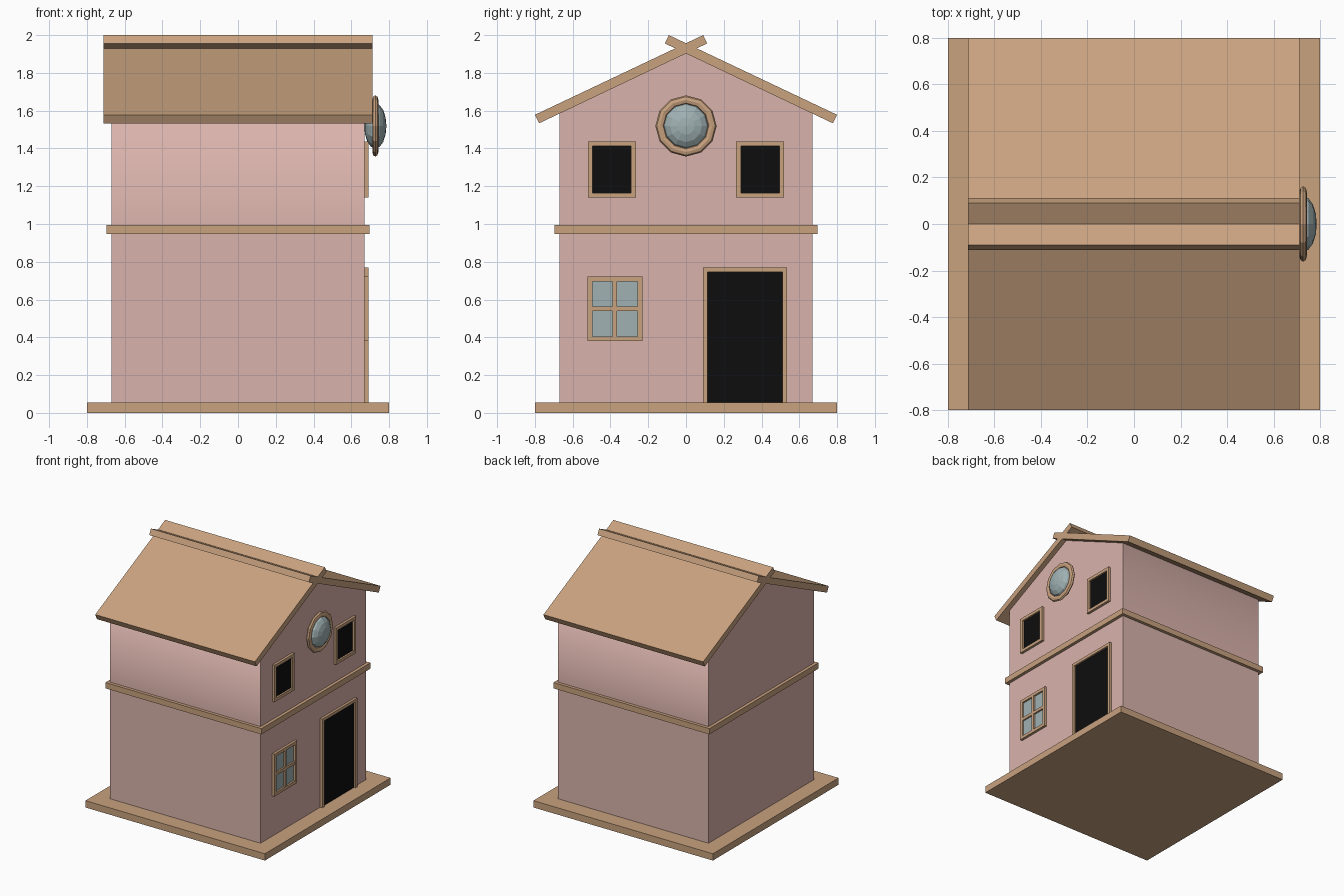
import bpy, bmesh, math
from mathutils import Matrix

if "Cube" in bpy.data.objects:
    bpy.data.objects.remove(bpy.data.objects["Cube"])


def material(name, rgb):
    m = bpy.data.materials.new(name)
    m.diffuse_color = (*rgb, 1)
    m.use_nodes = True
    m.node_tree.nodes["Principled BSDF"].inputs["Base Color"].default_value = m.diffuse_color
    return m


WOOD = material("wood", (0.58, 0.36, 0.21))
PINK = material("pink_plaster", (0.70, 0.45, 0.41))
GLASS = material("glass", (0.35, 0.44, 0.45))
BLACK = material("dark_opening", (0.004, 0.004, 0.004))


def finish(name, bm, mat):
    bmesh.ops.recalc_face_normals(bm, faces=bm.faces)
    me = bpy.data.meshes.new(name)
    bm.to_mesh(me)
    bm.free()
    me.materials.append(mat)
    ob = bpy.data.objects.new(name, me)
    bpy.context.collection.objects.link(ob)
    return ob


def prism(name, profile, x0, x1, mat):
    """Extrude a (y, z) profile along x."""
    bm = bmesh.new()
    face = bm.faces.new([bm.verts.new((x0, y, z)) for y, z in profile])
    ext = bmesh.ops.extrude_face_region(bm, geom=[face])
    verts = [v for v in ext["geom"] if isinstance(v, bmesh.types.BMVert)]
    bmesh.ops.translate(bm, verts=verts, vec=(x1 - x0, 0, 0))
    # extrude_face_region keeps the source face only when it is a boundary
    if not face.is_valid:
        bmesh.ops.holes_fill(bm, edges=bm.edges)
    return finish(name, bm, mat)


def rect(y0, y1, z0, z1):
    return [(y0, z0), (y1, z0), (y1, z1), (y0, z1)]


def box(name, y0, y1, z0, z1, x0, x1, mat):
    return prism(name, rect(y0, y1, z0, z1), x0, x1, mat)


def frame(name, y0, y1, z0, z1, t):
    """Rectangular frame of border width t on the wall face."""
    bm = bmesh.new()
    outer, inner = rect(y0, y1, z0, z1), rect(y0 + t, y1 - t, z0 + t, z1 - t)
    loops = [[bm.verts.new((x, y, z)) for y, z in p]
             for p, x in ((outer, WALL - 0.01), (outer, FRONT), (inner, FRONT), (inner, WALL - 0.01))]
    for i in range(4):
        a, b = loops[i], loops[(i + 1) % 4]
        for j in range(4):
            k = (j + 1) % 4
            bm.faces.new((a[j], a[k], b[k], b[j]))
    return finish(name, bm, WOOD)


WALL, FRONT, PANEL = 0.67, 0.69, 0.676

# Base, storeys and the band between them
box("base_plate", -0.8, 0.8, 0, 0.055, -0.8, 0.8, WOOD)
box("lower_walls", -WALL, WALL, 0.05, 0.97, -WALL, WALL, PINK)
box("floor_band", -0.695, 0.695, 0.948, 0.995, -0.695, 0.695, WOOD)
upper = prism("upper_walls", [(-WALL, 0.97), (WALL, 0.97), (WALL, 1.59), (0, 1.908), (-WALL, 1.59)],
              -WALL, WALL, PINK)
upper.data.polygons.foreach_set("use_smooth", [True] * len(upper.data.polygons))
upper.data.set_sharp_from_angle(angle=math.radians(70))

# Two crossing roof boards
for side, s in (("front", 1), ("back", -1)):
    pts = [(-0.80, 1.578), (-0.778, 1.533), (0.112, 1.956), (0.091, 2.0)]
    prism(side + "_roof_board", [(s * y, z) for y, z in pts], -0.713, 0.711, WOOD)

# Upper open windows, mirrored about the centre
for side, s in (("left", -1), ("right", 1)):
    a, b = sorted((s * 0.265, s * 0.52))
    frame(side + "_upper_window_frame", a, b, 1.14, 1.437, 0.025)
    box(side + "_upper_window_opening", a + 0.02, b - 0.02, 1.16, 1.417, WALL - 0.01, PANEL, BLACK)

# Lower window with four panes
frame("lower_window_frame", -0.521, -0.231, 0.38, 0.721, 0.025)
box("lower_window_panes", -0.5, -0.25, 0.4, 0.7, WALL - 0.01, PANEL, GLASS)
box("window_upright", -0.388, -0.364, 0.40, 0.70, WALL - 0.01, FRONT - 0.001, WOOD)
box("window_crossbar", -0.50, -0.252, 0.539, 0.563, WALL - 0.01, FRONT - 0.001, WOOD)

# Door
prism("door_frame", [(0.09, 0.05), (0.09, 0.771), (0.535, 0.771), (0.535, 0.05),
                     (0.511, 0.05), (0.511, 0.747), (0.114, 0.747), (0.114, 0.05)],
      WALL - 0.01, FRONT, WOOD)
box("door_opening", 0.11, 0.515, 0.05, 0.751, WALL - 0.01, PANEL, BLACK)

# Round gable window: flattened ring and glass dome
PLACE = Matrix.Translation((0.727, 0, 1.519)) @ Matrix.Rotation(math.pi / 2, 4, 'Y')
bm = bmesh.new()
SEG, SIDES = 12, 8
rings = []
for i in range(SEG):
    a = 2 * math.pi * i / SEG
    ring = []
    for j in range(SIDES):
        b = 2 * math.pi * j / SIDES
        r = 0.138 + 0.024 * math.cos(b)
        ring.append(bm.verts.new((r * math.cos(a), r * math.sin(a), 0.016 * math.sin(b))))
    rings.append(ring)
for i in range(SEG):
    p, q = rings[i], rings[(i + 1) % SEG]
    for j in range(SIDES):
        k = (j + 1) % SIDES
        bm.faces.new((p[j], q[j], q[k], p[k]))
bm.transform(PLACE)
finish("round_window_ring", bm, WOOD)

bm = bmesh.new()
bmesh.ops.create_uvsphere(bm, u_segments=12, v_segments=8, radius=0.12)
bm.transform(PLACE @ Matrix.Diagonal((1, 1, 0.49, 1)))
finish("round_window_glass", bm, GLASS)
